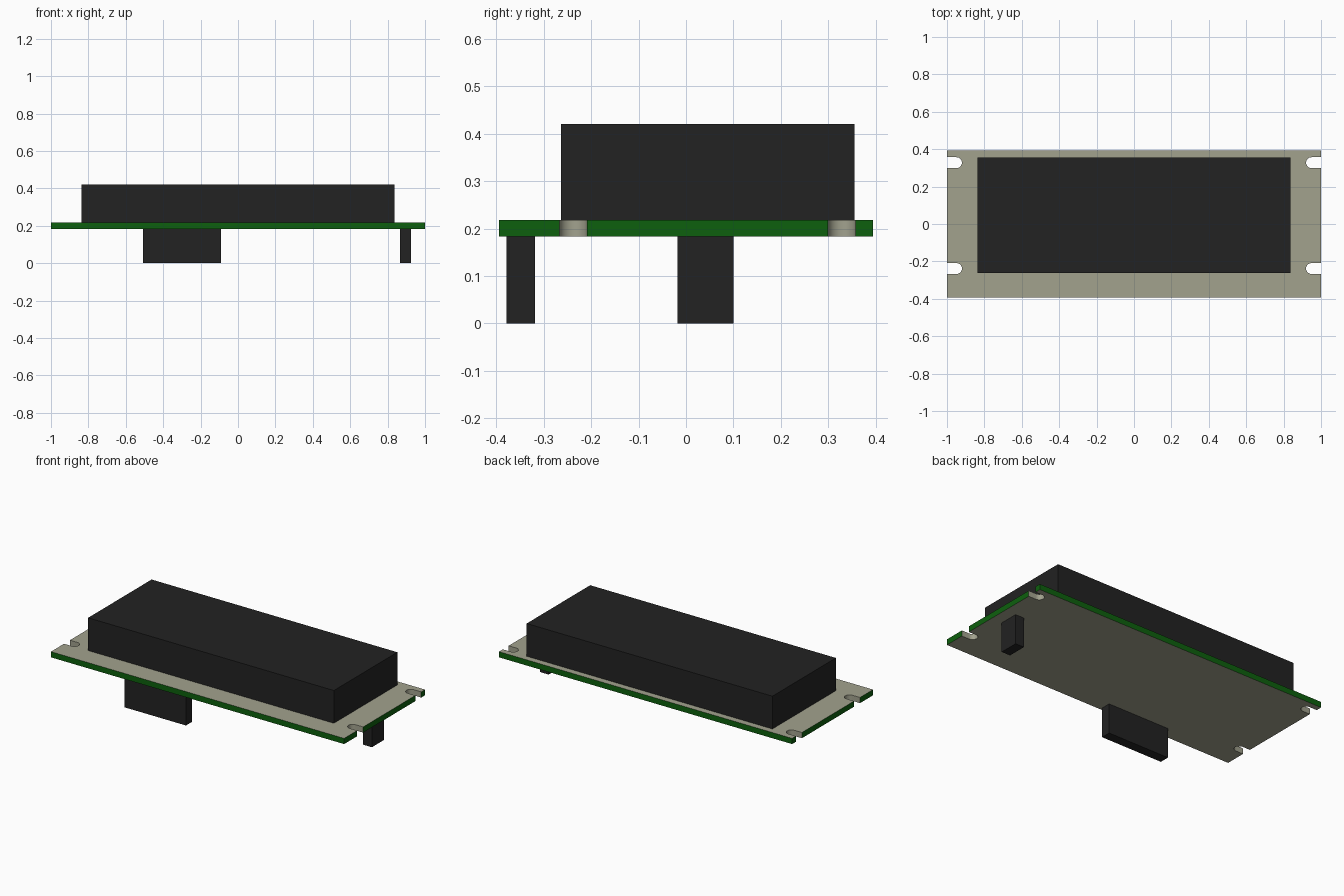
import bpy, bmesh, math

cube = bpy.data.objects.get("Cube")
if cube:
    bpy.data.objects.remove(cube, do_unlink=True)


def material(name, color):
    m = bpy.data.materials.new(name)
    m.use_nodes = True
    m.diffuse_color = (*color, 1)
    m.node_tree.nodes["Principled BSDF"].inputs["Base Color"].default_value = (*color, 1)
    return m


tan = material("tan laminate", (0.36, 0.36, 0.27))
green = material("green board edge", (0.004, 0.115, 0.004))
black = material("black plastic", (0.016, 0.016, 0.016))

HALF_X, HALF_Y = 1.0, 0.394
BOTTOM, TOP = 0.183, 0.218
SLOT_R, SLOT_DEPTH, SLOT_SEGMENTS = 0.029, 0.08, 16
SLOT_Y = (-0.238, 0.328)


def add_object(name, bm, *mats):
    bmesh.ops.recalc_face_normals(bm, faces=bm.faces)
    mesh = bpy.data.meshes.new(name)
    bm.to_mesh(mesh)
    bm.free()
    for m in mats:
        mesh.materials.append(m)
    ob = bpy.data.objects.new(name, mesh)
    bpy.context.collection.objects.link(ob)
    return ob


def box(name, x0, x1, y0, y1, z0, z1):
    bm = bmesh.new()
    bmesh.ops.create_cube(bm, size=1)
    for v in bm.verts:
        v.co = ((x0 + x1) / 2 + v.co.x * (x1 - x0),
                (y0 + y1) / 2 + v.co.y * (y1 - y0),
                (z0 + z1) / 2 + v.co.z * (z1 - z0))
    return add_object(name, bm, black)


def right_edge():
    """Outline of the +x end, front to back, with its open round-ended slots."""
    pts = [(HALF_X, -HALF_Y)]
    for y in SLOT_Y:
        pts.append((HALF_X, y - SLOT_R))
        for i in range(SLOT_SEGMENTS + 1):
            a = math.pi * i / SLOT_SEGMENTS
            pts.append((HALF_X - SLOT_DEPTH + SLOT_R - SLOT_R * math.sin(a),
                        y - SLOT_R * math.cos(a)))
        pts.append((HALF_X, y + SLOT_R))
    return pts + [(HALF_X, HALF_Y)]


# Circuit board: slotted outline, extruded, with green outer edges
edge = right_edge()
outline = edge + [(-x, y) for x, y in reversed(edge)]
bm = bmesh.new()
base = bm.faces.new([bm.verts.new((x, y, BOTTOM)) for x, y in outline])
ext = bmesh.ops.extrude_face_region(bm, geom=[base], use_keep_orig=True)
for v in ext["geom"]:
    if isinstance(v, bmesh.types.BMVert):
        v.co.z = TOP
for f in bm.faces:
    on_end = all(abs(abs(v.co.x) - HALF_X) < 1e-4 for v in f.verts)
    on_side = all(abs(abs(v.co.y) - HALF_Y) < 1e-4 for v in f.verts)
    if len(f.verts) == 4 and (on_end or on_side):
        f.material_index = 1
board = add_object("circuit_board", bm, tan, green)
bpy.context.view_layer.objects.active = board
board.select_set(True)
bpy.ops.object.shade_smooth_by_angle(angle=math.radians(30))

# Display housing on top, connectors underneath
box("display_housing", -0.838, 0.838, -0.263, 0.355, TOP, 0.42)
box("main_connector", -0.508, -0.09, -0.378, -0.318, 0, BOTTOM)
box("side_connector", 0.867, 0.926, -0.018, 0.1, 0, BOTTOM)
